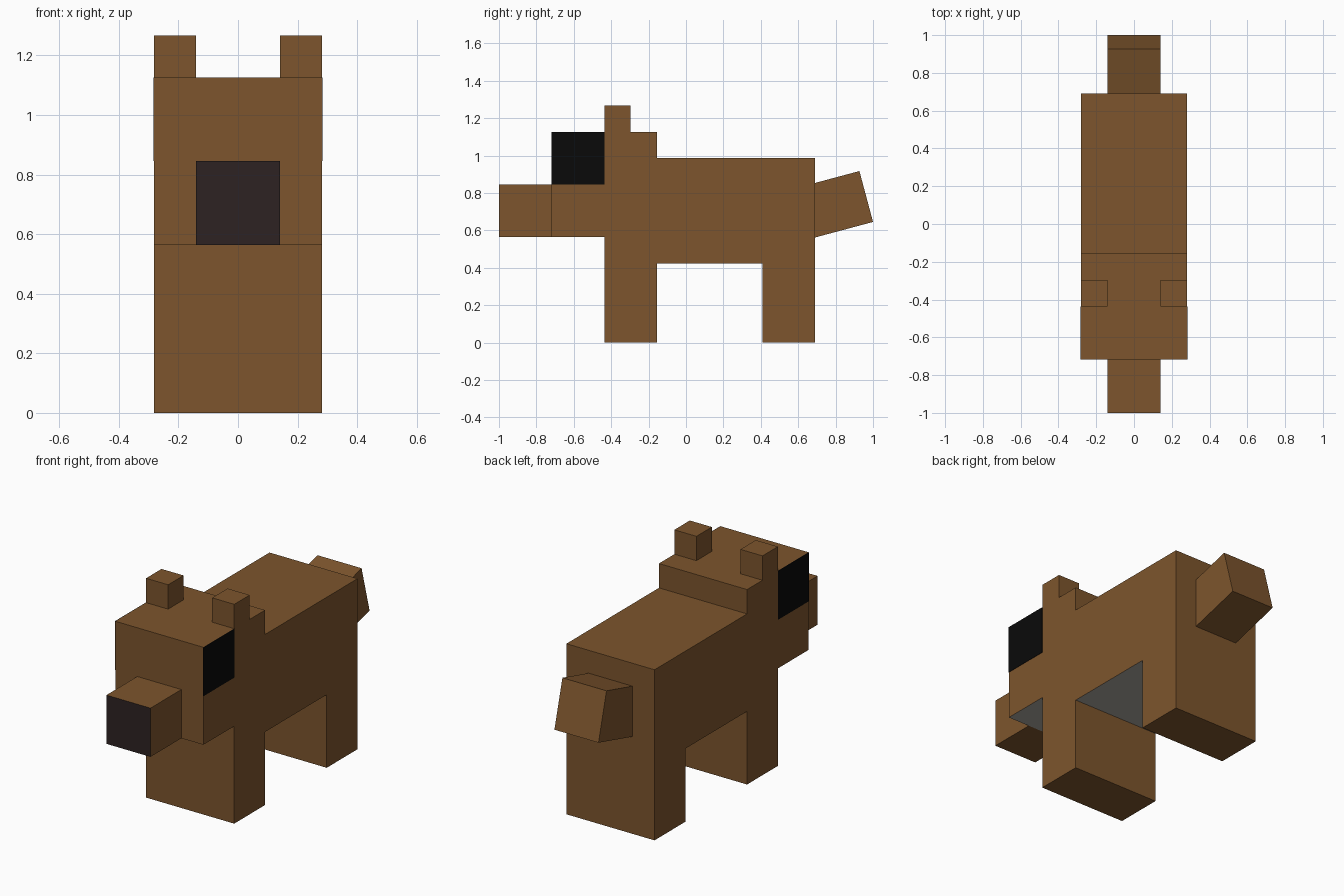
import bpy, bmesh
from math import radians
from mathutils import Matrix, Vector

cube = bpy.data.objects.get("Cube")
if cube:
    bpy.data.objects.remove(cube, do_unlink=True)


def material(name, rgb):
    m = bpy.data.materials.new(name)
    m.use_nodes = True
    m.diffuse_color = (*rgb, 1)
    m.node_tree.nodes["Principled BSDF"].inputs["Base Color"].default_value = (*rgb, 1)
    return m


BROWN = material("brown fur", (0.205, 0.091, 0.026))
BLACK = material("black eye", (0.003, 0.003, 0.003))
NOSE = material("dark nose", (0.026, 0.016, 0.016))
GREY = material("grey belly", (0.41, 0.39, 0.35))

U = 0.1408  # block size that every part is a multiple of


def finish(name, bm, mats, rule=None):
    bmesh.ops.recalc_face_normals(bm, faces=bm.faces)
    bm.normal_update()
    if rule:
        for f in bm.faces:
            f.material_index = int(rule(f))
    mesh = bpy.data.meshes.new(name)
    bm.to_mesh(mesh)
    bm.free()
    for m in mats:
        mesh.materials.append(m)
    ob = bpy.data.objects.new(name, mesh)
    bpy.context.collection.objects.link(ob)
    return ob


def box(name, lo, hi, mats, rule=None, pivot=None, tilt=0):
    lo, hi = Vector(lo), Vector(hi)
    bm = bmesh.new()
    bmesh.ops.create_cube(bm, size=1)
    bmesh.ops.scale(bm, vec=hi - lo, verts=bm.verts)
    bmesh.ops.translate(bm, vec=(lo + hi) / 2, verts=bm.verts)
    if tilt:
        bmesh.ops.rotate(bm, cent=pivot, matrix=Matrix.Rotation(tilt, 3, "X"), verts=bm.verts)
    return finish(name, bm, mats, rule)


# Key levels along the length and height
snout, face, chest, nape = -1.0, -1 + 2 * U, -1 + 4 * U, -1 + 6 * U
haunch, rump = -1 + 10 * U, -1 + 12 * U
belly, chin, brow, back, crown = 3 * U, 4 * U, 6 * U, 7 * U, 8 * U

# Torso with head and legs: one side outline extruded across the width
outline = [(face, chin), (chest, chin), (chest, 0), (nape, 0), (nape, belly),
           (haunch, belly), (haunch, 0), (rump, 0), (rump, back), (nape, back),
           (nape, crown), (face, crown)]
bm = bmesh.new()
side = bm.faces.new([bm.verts.new((-2 * U, y, z)) for y, z in outline])
ext = bmesh.ops.extrude_face_region(bm, geom=[side], use_keep_orig=True)
bmesh.ops.translate(bm, vec=(4 * U, 0, 0),
                    verts=[v for v in ext["geom"] if isinstance(v, bmesh.types.BMVert)])
# Grey undersides of belly and chin
finish("body", bm, [BROWN, GREY],
       lambda f: f.normal.z < -0.9 and f.calc_center_median().z > 0.1)

# Muzzle with a dark front
box("muzzle", (-U, snout, chin), (U, face, brow), [BROWN, NOSE],
    lambda f: f.normal.y < -0.9)

# Ears and eyes on both sides
for name, s in (("left", 1), ("right", -1)):
    x0, x1 = sorted((s * U, s * 2 * U))
    box(name + "_ear", (x0, chest, crown), (x1, chest + U, 9 * U), [BROWN])
    x0, x1 = sorted((s * (2 * U - 0.001), s * (2 * U + 0.002)))
    box(name + "_eye", (x0, face, brow), (x1, chest, crown), [BLACK])

# Tail: block tilted up about its far lower corner, root inside the rump
tip = Vector((0, 1.0, 0.645))
box("tail", (-U, tip.y - 2.5 * U, tip.z), (U, tip.y, tip.z + 2 * U), [BROWN],
    pivot=tip, tilt=radians(15))
